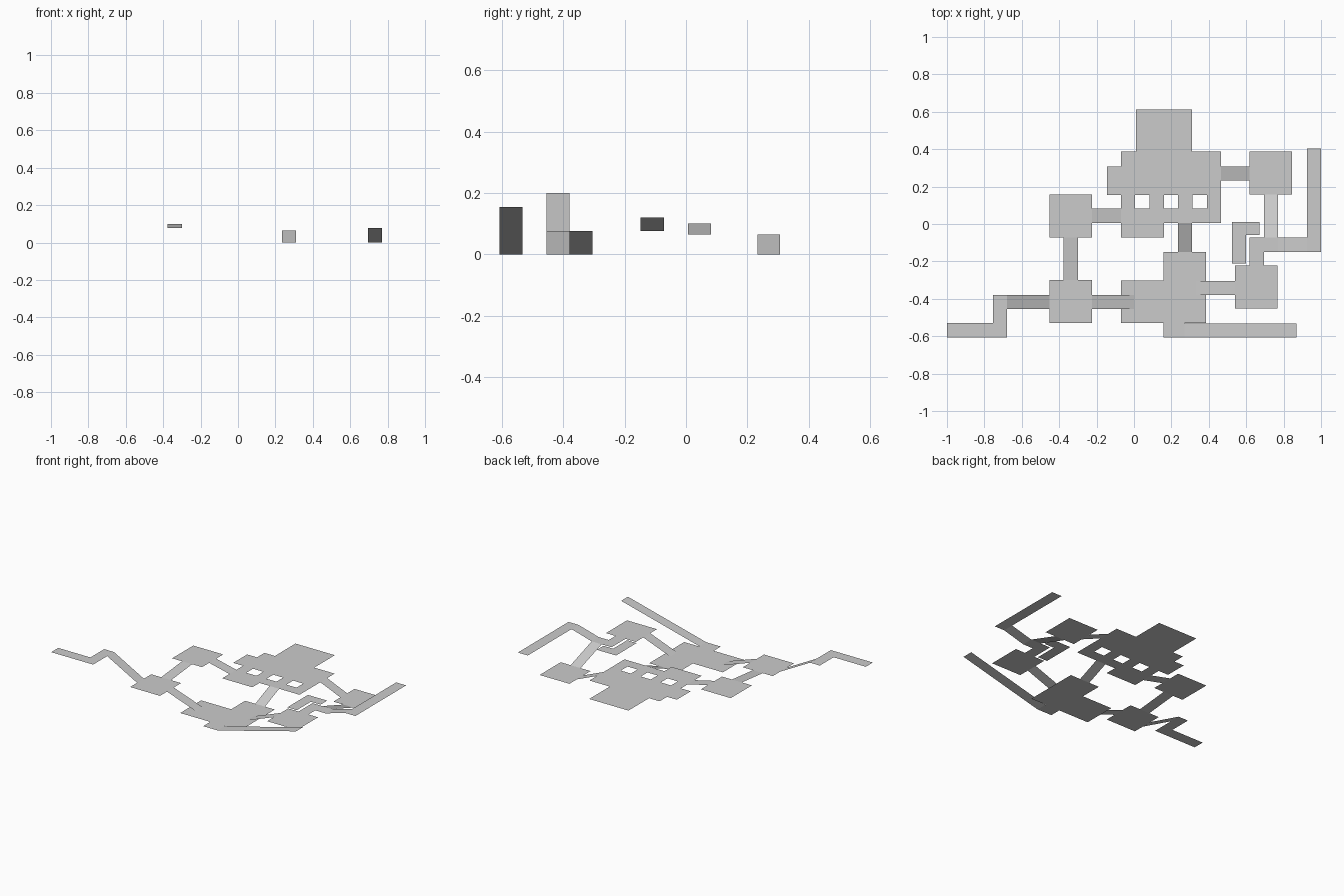
import bpy, bmesh

if "Cube" in bpy.data.objects:
    bpy.data.objects.remove(bpy.data.objects["Cube"])


def panels(name, rects):
    """Flat or sloped floor sheets; each rect is x0, x1, y0, y1, z or (axis, z_low_end, z_high_end)."""
    bm = bmesh.new()
    for x0, x1, y0, y1, z in rects:
        if not isinstance(z, tuple):
            z = ('x', z, z)
        axis, a, b = z
        zs = (a, b, b, a) if axis == 'x' else (a, a, b, b)
        pts = ((x0, y0), (x1, y0), (x1, y1), (x0, y1))
        bm.faces.new([bm.verts.new((x, y, h)) for (x, y), h in zip(pts, zs)])
    bmesh.ops.remove_doubles(bm, verts=bm.verts, dist=0.0005)
    me = bpy.data.meshes.new(name)
    bm.to_mesh(me)
    bm.free()
    bpy.context.collection.objects.link(bpy.data.objects.new(name, me))


HALL, MID, NW, EAST, WEST = 0.064, 0.077, 0.10, 0.12, 0.20

# Main hall with its stepped outline, and the gallery joined by four posts
panels("main_hall_floor", [
    (0.01, 0.31, 0.388, 0.612, HALL),
    (-0.07, 0.465, 0.155, 0.388, HALL),
    (-0.145, -0.07, 0.155, 0.307, HALL)])
panels("gallery_floor", [
    (-0.07, 0.465, 0.006, 0.082, HALL),
    (-0.07, 0.16, -0.072, 0.006, HALL)])
panels("gallery_links", [(x, x + 0.076, 0.082, 0.155, HALL)
                         for x in (-0.07, 0.084, 0.236, 0.389)])

# Square rooms
for name, x, y, z in (("northwest_room", -0.452, -0.072, NW),
                      ("southwest_room", -0.452, -0.53, MID),
                      ("southeast_room", 0.539, -0.453, MID),
                      ("northeast_room", 0.618, 0.157, 0)):
    panels(name, [(x, x + 0.228, y, y + 0.23, z)])

# L-shaped lowest room with a small alcove to the south
panels("south_room", [
    (-0.07, 0.159, -0.53, -0.302, 0),
    (0.159, 0.385, -0.53, -0.149, 0),
    (0.159, 0.27, -0.607, -0.53, 0)])

# Sloped ramps between levels
for name, rect in {
    "west_ramp": (-0.68, -0.452, -0.454, -0.38, ('x', WEST, MID)),
    "southwest_ramp": (-0.224, 0.0, -0.454, -0.38, ('x', MID, 0)),
    "southeast_ramp": (0.335, 0.539, -0.38, -0.304, ('x', 0, MID)),
    "south_ramp": (0.27, 0.868, -0.607, -0.533, ('x', 0, 0.154)),
    "center_ramp": (0.236, 0.31, -0.149, 0.006, ('y', 0, HALL)),
    "northwest_ramp": (-0.376, -0.30, -0.30, -0.072, ('y', MID, NW)),
    "gallery_ramp": (-0.224, -0.07, 0.006, 0.082, ('x', NW, HALL)),
    "hall_ramp": (0.465, 0.618, 0.233, 0.307, ('x', HALL, 0)),
    "northeast_ramp": (0.694, 0.77, -0.072, 0.157, ('y', MID, 0)),
    "east_ramp": (0.77, 0.924, -0.149, -0.072, ('x', MID, EAST)),
}.items():
    panels(name, [rect])

# Flat corridors
panels("west_corridor", [
    (-1.0, -0.68, -0.607, -0.53, WEST),
    (-0.755, -0.68, -0.53, -0.38, WEST)])
panels("east_corridor", [(0.924, 1.0, -0.149, 0.404, EAST)])
panels("southeast_corridor", [
    (0.618, 0.77, -0.149, -0.072, MID),
    (0.618, 0.694, -0.223, -0.149, MID)])
panels("side_corridor", [
    (0.525, 0.598, -0.212, -0.06, MID),
    (0.525, 0.672, -0.06, 0.012, MID)])
